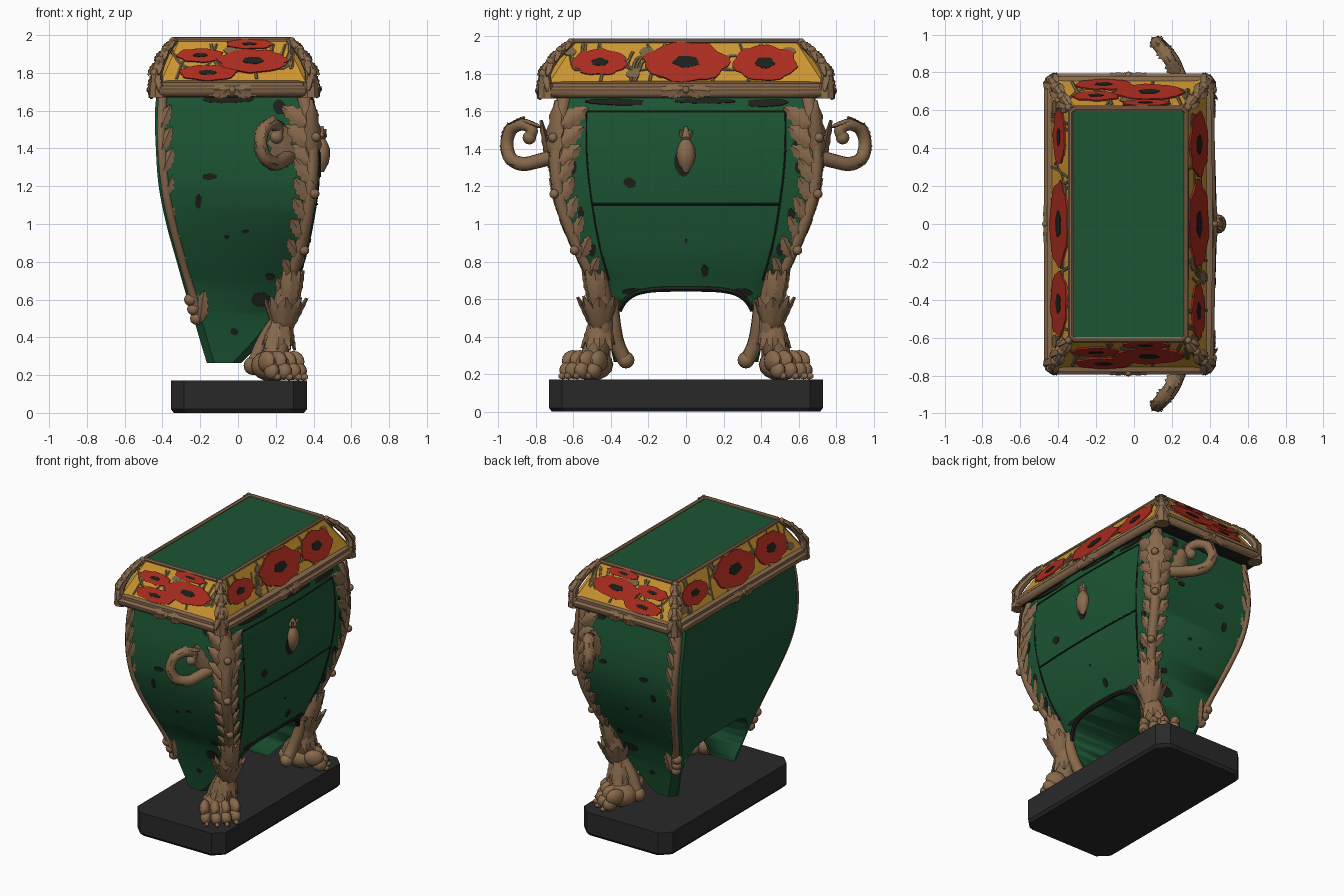
import bpy, bmesh, math, random
from mathutils import Vector, Matrix

random.seed(4)
if "Cube" in bpy.data.objects:
    bpy.data.objects.remove(bpy.data.objects["Cube"])


def material(name, r, g, b):
    m = bpy.data.materials.new(name)
    m.use_nodes = True
    m.diffuse_color = (r, g, b, 1)
    m.node_tree.nodes["Principled BSDF"].inputs["Base Color"].default_value = (r, g, b, 1)
    return m


GREEN = material("green_lacquer", .0115, .091, .034)
BRONZE = material("aged_bronze", .245, .142, .072)
GOLD = material("gold_ground", .60, .30, .03)
RED = material("poppy_red", .40, .024, .013)
DARK = material("dark_wear", .012, .014, .010)
VINE = material("olive_vine", .19, .13, .058)
BLACK = material("black_plinth", .022, .022, .023)


def V(*a):
    return Vector(a)


def loft(bm, rings, mat=0):
    vs = [[bm.verts.new(p) for p in r] for r in rings]
    n = len(vs[0])
    fs = [bm.faces.new((a[i], a[(i + 1) % n], b[(i + 1) % n], b[i]))
          for a, b in zip(vs, vs[1:]) for i in range(n)]
    fs += [bm.faces.new(vs[0][::-1]), bm.faces.new(vs[-1])]
    for f in fs:
        f.material_index = mat


def spline(pts, n=4):
    p = [2 * pts[0] - pts[1]] + list(pts) + [2 * pts[-1] - pts[-2]]
    out = []
    for a, b, c, d in zip(p, p[1:], p[2:], p[3:]):
        for i in range(n):
            t = i / n
            out.append(b + (c - a) * t / 2 + (2 * a - 5 * b + 4 * c - d) * (t * t / 2)
                       + (3 * b - a - 3 * c + d) * (t ** 3 / 2))
    return out + [pts[-1]]


def tube(bm, pts, r0, r1=None, mat=0, seg=8, n=4):
    pts = spline(pts, n) if n > 1 else pts
    r1 = r0 if r1 is None else r1
    nv, rings = V(.31, .52, .8), []
    for i, p in enumerate(pts):
        t = (pts[min(i + 1, len(pts) - 1)] - pts[max(i - 1, 0)]).normalized()
        nv = (nv - t * nv.dot(t)).normalized()
        s, r = t.cross(nv), r0 + (r1 - r0) * i / (len(pts) - 1)
        rings.append([p + (nv * math.cos(k * math.tau / seg) + s * math.sin(k * math.tau / seg)) * r
                      for k in range(seg)])
    loft(bm, rings, mat)


def ball(bm, loc, sx, sy=None, sz=None, turn=0):
    m = Matrix.LocRotScale(loc, Matrix.Rotation(turn, 3, 'Z'), V(sx, sy or sx, sz or sx))
    bmesh.ops.create_uvsphere(bm, u_segments=12, v_segments=8, radius=1, matrix=m)


def leaf(bm, base, direction, normal, length, width, curl=.03):
    """Lobed, ribbed acanthus leaf with a rounded tip."""
    u = direction.normalized()
    n = (normal - u * normal.dot(u)).normalized()
    s, rings = u.cross(n), []
    for i in range(10):
        t = i / 9
        w = width / 2 * max(.2, math.sin(math.pi * t ** .9) ** .6) * (1.12 if i % 2 else .82)
        c, h = base + u * length * t + n * curl * t * t, .25 * w + .008
        rings.append([c + s * w * a + n * h * b for a, b in
                      ((-1, .1), (-.5, .5), (0, 1), (.5, .5), (1, .1), (0, -.6))])
    loft(bm, rings)


def finish(name, bm, mats, mirror=False, angle=40):
    bmesh.ops.recalc_face_normals(bm, faces=bm.faces)
    me = bpy.data.meshes.new(name)
    bm.to_mesh(me)
    bm.free()
    for m in mats:
        me.materials.append(m)
    ob = bpy.data.objects.new(name, me)
    bpy.context.collection.objects.link(ob)
    bpy.ops.object.select_all(action='DESELECT')
    ob.select_set(True)
    bpy.context.view_layer.objects.active = ob
    bpy.ops.object.shade_smooth_by_angle(angle=math.radians(angle))
    if mirror:
        mod = ob.modifiers.new("mirror", 'MIRROR')
        mod.use_axis = (False, True, False)
        mod.use_mirror_merge = False
    return ob


def plan(x0, x1, y, z, c, bow=0, n=8):
    """Rectangle with cut corners and a bowed front."""
    ys = [(-1 + 2 * i / n) * (y - c) for i in range(n + 1)]
    front = [V(x1 - bow * (v / y) ** 2, v, z) for v in ys]
    return front + [V(x1 - bow - c, y, z), V(x0 + c, y, z)] + \
        [V(x0, v, z) for v in reversed(ys)] + [V(x0 + c, -y, z), V(x1 - bow - c, -y, z)]


# Plinth
bm = bmesh.new()
loft(bm, [plan(-.34, .35, .715, 0, .07), plan(-.355, .365, .73, .02, .07), plan(-.355, .365, .73, .172, .07)])
finish("plinth", bm, [BLACK], angle=20)

# Bombe body: back x, front x, half depth, height
BOW, CUT = .03, .04
rows = spline([Vector(r) for r in (
    (-.43, .385, .66, 1.70), (-.44, .42, .68, 1.58), (-.435, .435, .705, 1.4), (-.42, .43, .70, 1.2),
    (-.38, .40, .645, 1.0), (-.33, .36, .565, .82), (-.285, .30, .49, .66), (-.235, .24, .44, .5),
    (-.2, .15, .41, .38), (-.165, .04, .385, .265))], 4)


def row(z):
    for a, b in zip(rows, rows[1:]):
        if a[3] >= z >= b[3]:
            return a.lerp(b, (a[3] - z) / (a[3] - b[3]))
    return rows[0] if z > 1 else rows[-1]


def front(y, z, out=0):
    r = row(z)
    return V(r[1] - BOW * (y / r[2]) ** 2 + out, y, z)


def corner(z, is_front=True):
    r = row(z)
    return V(r[1] - BOW - CUT / 2 if is_front else r[0] + CUT / 2, r[2] - CUT / 2, z)


bm = bmesh.new()
loft(bm, [plan(r[0], r[1], r[2], r[3], CUT, BOW) for r in rows])
body = finish("body", bm, [GREEN])
half = spline([V(0, 0, .655), V(0, .18, .65), V(0, .29, .62), V(0, .355, .54), V(0, .365, .43),
               V(0, .32, .28), V(0, .3, .1)], 4)
arch = [V(0, -p.y, p.z) for p in half[:0:-1]] + half
bm = bmesh.new()
loft(bm, [[p + V(x, 0, 0) for p in arch] for x in (-1, 1)])
cutter = finish("arch_cutter", bm, [GREEN])
cutter.hide_render = True
cutter.hide_viewport = True
cutter.display_type = 'WIRE'
mod = body.modifiers.new("arch", 'BOOLEAN')
mod.object, mod.operation, mod.solver = cutter, 'DIFFERENCE', 'EXACT'

# Drawer gaps, apron edge and worn chips
bm = bmesh.new()
tube(bm, [front(-.53 + 1.06 * i / 16, 1.6) for i in range(17)], .006, seg=6, n=1)
tube(bm, [front(-.5 + i / 16, 1.105) for i in range(17)], .006, seg=6, n=1)
for s in (-1, 1):
    tube(bm, [front(s * y, z) for y, z in ((.53, 1.6), (.528, 1.35), (.5, 1.1), (.46, .88), (.41, .7))], .006, seg=6)
tube(bm, [front(p.y, p.z, -.004) for p in arch if p.z > .53], .016, seg=6, n=1)


def blob(bm, o, a, b, rs, rt, mat=0, lobes=5, h=.006, rough=.07):
    n, ph = a.cross(b), random.random() * 6
    ring = []
    for k in range(30):
        t = k * math.tau / 30
        q = 1 - rough + rough * math.cos(lobes * t + ph) + random.uniform(-.05, .05)
        ring.append(o + a * rs * q * math.cos(t) + b * rt * q * math.sin(t))
    loft(bm, [[p - n * h for p in ring], [p + n * h for p in ring]], mat)


CHIPS = [(-.3, 1.22, .035, .03), (.1, .75, .02, .04), (.57, 1.59, .03, .02), (.58, 1.42, .015, .03),
         (-.35, 1.65, .2, .02), (.1, 1.655, .2, .014), (.42, 1.645, .13, .025), (0, .91, .01, .01),
         (-.02, 1.32, .05, .07), (-.28, .64, .06, .02), (.3, .635, .06, .025)]
CHIPS += [(s * y, z, .02, .04) for s in (-1, 1) for y, z in ((.6, 1.3), (.56, 1.05), (.5, .86))]
for y, z, w, h in CHIPS:
    slope = (front(y, z + .03) - front(y, z - .03)).normalized()
    blob(bm, front(y, z), V(0, 1, 0), slope, w, h, rough=.1, lobes=2, h=.004)
for sy in (-1, 1):
    for x, z, w, h in ((-.15, 1.25, .04, .02), (-.21, 1.12, .02, .04), (.12, .6, .06, .04), (.04, .96, .02, .01),
                       (-.06, .93, .015, .01), (-.02, .43, .02, .02), (-.05, 1.66, .14, .025), (.18, 1.3, .03, .02),
                       (.17, .72, .03, .02), (.22, 1.62, .04, .04)):
        up = (V(0, sy * row(z + .03)[2], z + .03) - V(0, sy * row(z - .03)[2], z - .03)).normalized()
        blob(bm, V(x, sy * row(z)[2], z), V(1, 0, 0), up, w, h, rough=.1, lobes=2, h=.004)
finish("gaps_and_wear", bm, [DARK])

# Lid: sloping painted sides and a flat lacquered top
bm = bmesh.new()
loft(bm, [plan(-.44, .39, .765, 1.745, .03), plan(-.34, .28, .615, 1.975, .03)])
for f in bm.faces:
    f.normal_update()
    f.material_index = 0 if f.normal.z > .9 else 1
finish("lid", bm, [GREEN, GOLD], angle=20)

# Poppies and vines on the lid slopes
SIDE = ((-.46, 0, .15, .08), (.0, 0, .235, .12), (.42, -.005, .175, .11))
END = ((.13, -.075, .16, .05), (-.11, .0, .19, .075), (.17, .035, .13, .045), (-.09, .105, .13, .03))
for name, o, a, b, flowers, reach, mirror in (
        ("front_poppies", V(.335, 0, 1.86), V(0, 1, 0), V(-.11, 0, .23), SIDE, .62, False),
        ("back_poppies", V(-.39, 0, 1.86), V(0, -1, 0), V(.10, 0, .23), SIDE, .62, False),
        ("end_poppies", V(-.03, .69, 1.86), V(-1, 0, 0), V(0, -.15, .23), END, .32, True)):
    b.normalize()
    n, bm = a.cross(b), bmesh.new()
    for i, (s, t, rs, rt) in enumerate(flowers):
        c = o + a * s + b * t + n * (.003 + .002 * (i % 2))
        blob(bm, c, a, b, rs, rt, rough=.05, lobes=7)
        blob(bm, c + n * .003, a, b, rs * .31, rt * .3, 1)
    for i in range(int(reach * 30)):
        s, t = random.uniform(-reach, reach), random.choice((-.11, .11))
        e = max(-reach, min(reach, s + random.choice((-1, 1)) * random.uniform(.12, .3)))
        pts = [(s, t), (s * .8 + e * .2, -t * .2), (s * .3 + e * .7, -t * .3), (e, t * .6)]
        tube(bm, [o + a * p + b * q - n * .004 for p, q in pts], .0105, mat=2, seg=6)
        if i % 3 == 0:
            blob(bm, o + a * e + b * t * .6, a, b, .04, .025, 2, 2)
    finish(name, bm, [RED, DARK, VINE], mirror)

# Bronze rim with a dark underside, hip mouldings and top frame
bm = bmesh.new()
loft(bm, [plan(-.43 - d, .385 + d, .75 + d, z, .06, .012) for d, z in
          ((-.06, 1.67), (.02, 1.672), (.035, 1.68), (.045, 1.695), (.045, 1.715), (.03, 1.73), (.03, 1.75), (-.01, 1.765))])
bmesh.ops.recalc_face_normals(bm, faces=bm.faces)
for f in bm.faces:
    f.material_index = int(f.normal.z < -.9)
finish("rim", bm, [BRONZE, DARK])
bm = bmesh.new()
for x0, x1 in ((-.43, -.335), (.385, .275)):
    d = 1 if x0 > 0 else -1
    diag = V(d, 1, 0).normalized()
    hip = [V(x0 + (x1 - x0) * k, .75 - .145 * k, z) for k, z in
           ((0, 1.74), (0, 1.80), (.25, 1.865), (.6, 1.925), (1, 1.97))]
    tube(bm, hip, .036, .02)
    tube(bm, [V(x1, 0, 1.975), V(x1, .59, 1.975), V(x1 - .02 * d, .61, 1.975)], .015, n=1)
    for p, q, size in zip(hip, hip[1:], (.1, .1, .09, .08)):
        for turn in (-1.1, 1.1):
            away = Matrix.Rotation(turn, 3, 'Z') @ diag
            leaf(bm, q + diag * .012, (p - q).normalized() + away * .5, diag + V(0, 0, .6), size, size * .6, -.012)
        ball(bm, q + diag * .014, size * .24)
    for q in (V(-d, -.08, 0), V(-.08 * d, -1, 0)):
        leaf(bm, hip[0] + V(0, 0, -.03) + diag * .02, q, diag + V(0, 0, .5), .2, .07, -.015)
    tube(bm, [V(x0 - .005 * d, .745, z) for z in (1.67, 1.70, 1.75)], .05, .045, n=1)
tube(bm, [V(-.32, .61, 1.975), V(.26, .61, 1.975)], .015, n=1)
for p, q, nrm in ((V(.425, 0, 1.715), V(0, 1, -.06), V(1, 0, .2)), (V(-.03, .785, 1.71), V(1, 0, -.06), V(0, 1, .2)),
                  (V(-.03, .785, 1.71), V(-1, 0, -.06), V(0, 1, .2)), (V(-.465, 0, 1.71), V(0, 1, -.06), V(-1, 0, .2))):
    leaf(bm, p, q, nrm, .16, .07, -.012)
    leaf(bm, p + V(0, 0, .01), q * .7 - V(0, 0, .4), nrm, .1, .05, -.01)
    ball(bm, p, .02)
finish("lid_mouldings", bm, [BRONZE], True)

# Front corner mounts: stem with paired acanthus leaves
bm = bmesh.new()
OUT = V(1, 1, 0).normalized()
tube(bm, [corner(z) + OUT * .006 for z in (1.68, 1.5, 1.3, 1.1, .9, .7)], .04, .032)
for i in range(10):
    z = 1.56 - i * .1
    p = corner(z) + OUT * .03
    up = (corner(z + .05) - corner(z - .05)).normalized()
    size, wide = .2 - .009 * i, (1.1 if i < 3 else .65)
    for spread, nrm in ((V(-1, .03, 0), V(.2, 1, 0)), (V(.03, -1, 0), V(1, .2, 0))):
        leaf(bm, p - up * .05, up * .8 + spread * wide, nrm, size, size * .5, .008)
    if i % 3 == 1:
        ball(bm, p + OUT * .012, .026)
leaf(bm, corner(1.3) + OUT * .025, V(-.04, -.04, 1), OUT, .36, .12, 0)
leaf(bm, corner(.85) + OUT * .025, V(.1, .12, 1), OUT, .36, .09, 0)
finish("front_corner_mounts", bm, [BRONZE], True, 50)

# Back corner mounts
bm = bmesh.new()
tube(bm, [corner(z, False) + V(.014, .008, 0) for z in (1.68, 1.5, 1.3, 1.1, .9, .7, .5)], .026, .023)
for i in range(9):
    p = corner(1.5 - i * .115, False) + V(.01, .02, 0)
    leaf(bm, p, V(.4, 0, 1), V(-.2, 1, 0), .14, .06, .004)
for z in (.6, .55, .5):
    ball(bm, corner(z, False) + V(-.005, .01, 0), .034)
leaf(bm, corner(.48, False) + V(.01, .03, 0), V(.12, .25, 1), V(-.2, 1, 0), .17, .07, 0)
finish("back_corner_mounts", bm, [BRONZE], True, 50)

# Front legs with leaf cuff, scroll and lion paw
bm = bmesh.new()
tube(bm, [V(.28, .48, .74), V(.25, .455, .58), V(.225, .45, .45), V(.20, .48, .33), V(.19, .51, .24)], .062, .072, seg=12)
tube(bm, [V(.25, .40, .6), V(.22, .385, .46), V(.19, .365, .36), V(.17, .33, .28)], .04, .04)
tube(bm, [V(.22, .45, .5), V(.14, .44, .38), V(.09, .44, .27)], .045, .04)
ball(bm, V(.17, .32, .275), .045)
ball(bm, V(.08, .44, .25), .05)
for k in range(8):
    d = V(math.cos(k * math.tau / 8 + .78), math.sin(k * math.tau / 8 + .78), 0)
    leaf(bm, V(.235, .455, .43) + d * .035, d * .3 + V(.1, .06, 1), d, .2, .09, .02)
    leaf(bm, V(.265, .465, .56) + d * .035, d * .12 + V(.1, .12, 1), d, .2, .085, .0)
    leaf(bm, V(.225, .455, .5) + d * .045, d * .15 - V(.1, -.05, 1), d, .17, .075, .02)
ball(bm, V(.18, .5, .25), .12, .11, .085, math.pi / 4)
for k in (-1.5, -.5, .5, 1.5):
    side = V(-1, 1, 0).normalized() * k * .066
    o = V(.19, .50, 0) + side
    push = OUT * (.11 - .012 * k * k)
    ball(bm, o + push * .55 + V(0, 0, .27), .068, .037, .058, math.pi / 4 + k * .15)
    ball(bm, o + push + V(0, 0, .22), .05, .038, .046, math.pi / 4 + k * .15)
    ball(bm, o + push + OUT * .04 + V(0, 0, .19), .028, .014, .018, math.pi / 4 + k * .15)
finish("front_legs", bm, [BRONZE], True, 50)

# Scrolled side handles
bm = bmesh.new()
path = [V(.27, .70, 1.36), V(.235, .79, 1.335), V(.20, .87, 1.32), V(.145, .935, 1.35), V(.12, .955, 1.43),
        V(.14, .93, 1.505), V(.185, .87, 1.53), V(.21, .82, 1.505), V(.205, .835, 1.46)]
tube(bm, path, .04, .03, seg=10)
ball(bm, path[-1], .036)
for i in (2, 3, 4, 5, 6):
    away = path[i] - V(.19, .87, 1.42)
    leaf(bm, path[i] + away * .2, path[i + 1] - path[i], away, .11, .08, .01)
leaf(bm, V(.25, .725, 1.30), V(-.2, .1, 1), V(0, 1, 0), .26, .13, .02)
finish("side_handles", bm, [BRONZE], True, 50)

# Drawer pull
bm = bmesh.new()
prof = ((.012, 1.275), (.02, 1.29), (.04, 1.32), (.05, 1.36), (.048, 1.40), (.034, 1.43), (.02, 1.45),
        (.032, 1.465), (.026, 1.485), (.014, 1.50), (.008, 1.52))
loft(bm, [[V(.445 + r * .85 * math.cos(k * math.tau / 16), r * math.sin(k * math.tau / 16), z) for k in range(16)]
          for r, z in prof])
for s in (-1, 1):
    leaf(bm, V(.45, 0, 1.44), V(0, s * .5, 1), V(1, 0, 0), .07, .035, .01)
finish("drawer_pull", bm, [BRONZE])
